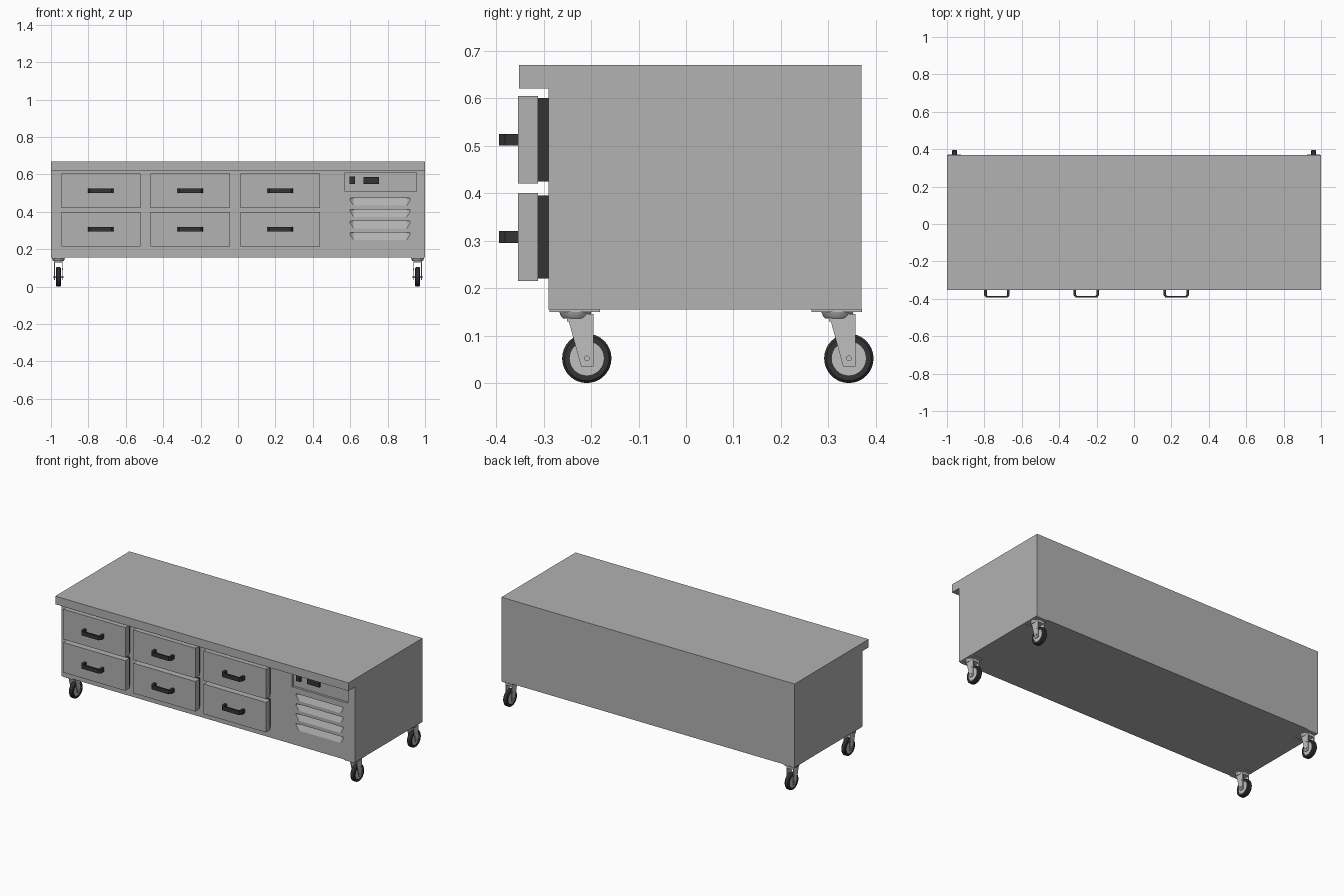
import bpy, bmesh, math
from mathutils import Vector, Matrix

if "Cube" in bpy.data.objects:
    bpy.data.objects.remove(bpy.data.objects["Cube"])


def material(name, value):
    m = bpy.data.materials.new(name)
    m.use_nodes = True
    colour = (value, value, value, 1)
    m.diffuse_color = colour
    m.node_tree.nodes["Principled BSDF"].inputs["Base Color"].default_value = colour
    return m


steel = material("brushed_steel", 0.445)
zinc = material("zinc_plate", 0.52)
black = material("black_rubber", 0.033)


def finish(name, bm, mat, smooth=False):
    bmesh.ops.recalc_face_normals(bm, faces=bm.faces[:])
    mesh = bpy.data.meshes.new(name)
    bm.to_mesh(mesh)
    bm.free()
    mesh.materials.append(mat)
    ob = bpy.data.objects.new(name, mesh)
    bpy.context.collection.objects.link(ob)
    if smooth:
        bpy.ops.object.select_all(action="DESELECT")
        ob.select_set(True)
        bpy.context.view_layer.objects.active = ob
        bpy.ops.object.shade_smooth_by_angle(angle=math.radians(35))
    return ob


def box(name, x, y, z, mat):
    """Box from (low, high) pairs on each axis."""
    bm = bmesh.new()
    bmesh.ops.create_cube(bm, size=1)
    for v in bm.verts:
        v.co = Vector((sum(r) / 2 + c * (r[1] - r[0]) for r, c in zip((x, y, z), v.co)))
    return finish(name, bm, mat)


def prism(name, points, direction, mat):
    """Extrude a closed planar outline along a direction."""
    bm = bmesh.new()
    face = bm.faces.new([bm.verts.new(p) for p in points])
    new = bmesh.ops.extrude_face_region(bm, geom=[face])["geom"]
    bmesh.ops.translate(bm, vec=direction,
                        verts=[g for g in new if isinstance(g, bmesh.types.BMVert)])
    return finish(name, bm, mat)


def lathe(name, profile, centre, axis, mat, steps=32):
    """Spin (radius, height) points about an axis through centre."""
    bm = bmesh.new()
    verts = [bm.verts.new((r, 0, h)) for r, h in profile]
    edges = [bm.edges.new(pair) for pair in zip(verts, verts[1:])]
    bmesh.ops.spin(bm, geom=verts + edges, cent=(0, 0, 0), axis=(0, 0, 1),
                   angle=math.tau, steps=steps)
    bmesh.ops.remove_doubles(bm, verts=bm.verts[:], dist=1e-5)
    turn = Vector((0, 0, 1)).rotation_difference(Vector(axis)).to_matrix().to_4x4()
    bmesh.ops.transform(bm, matrix=Matrix.Translation(centre) @ turn, verts=bm.verts[:])
    return finish(name, bm, mat, True)


def cylinder(name, radius, half, centre, axis, mat, steps=24):
    return lathe(name, [(0, -half), (radius, -half), (radius, half), (0, half)],
                 centre, axis, mat, steps)


# Cabinet with overhanging worktop
FRONT, BACK, LIP = -0.29, 0.37, -0.352
outline = [(FRONT, 0.155), (BACK, 0.155), (BACK, 0.67), (LIP, 0.67), (LIP, 0.62), (FRONT, 0.62)]
cabinet = prism("cabinet", [(-1, y, z) for y, z in outline], (2, 0, 0), steel)

# Control recess and louvre slots cut into the cabinet front
cutters = [box("control_recess", (0.573, 0.955), (FRONT - 0.02, FRONT + 0.014),
               (0.508, 0.61), steel)]
for i in range(4):
    top = 0.473 - i * 0.061
    bm = bmesh.new()
    rings = []
    for x, depth, drop in ((0.6, 0.002, 0.012), (0.618, 0.018, 0.04),
                           (0.902, 0.018, 0.04), (0.92, 0.002, 0.012)):
        rings.append([bm.verts.new(p) for p in (
            (x, FRONT - 0.01, top), (x, FRONT + depth, top),
            (x, FRONT, top - drop), (x, FRONT - 0.01, top - drop))])
    for a, b in zip(rings, rings[1:]):
        for k in range(4):
            n = (k + 1) % 4
            bm.faces.new((a[k], a[n], b[n], b[k]))
    bm.faces.new(rings[0])
    bm.faces.new(rings[-1])
    bmesh.ops.triangulate(bm, faces=bm.faces[:])
    cutters.append(finish("louvre_slot", bm, steel))
for c in cutters:
    cut = cabinet.modifiers.new(c.name, "BOOLEAN")
    cut.operation = "DIFFERENCE"
    cut.solver = "EXACT"
    cut.object = c
baked = bpy.data.meshes.new_from_object(
    cabinet.evaluated_get(bpy.context.evaluated_depsgraph_get()))
cabinet.modifiers.clear()
cabinet.data = baked
for c in cutters:
    bpy.data.objects.remove(c)

# Switch and display inside the recess
box("power_switch", (0.596, 0.625), (FRONT + 0.002, FRONT + 0.016), (0.55, 0.588), black)
box("temperature_display", (0.672, 0.755), (FRONT + 0.004, FRONT + 0.016), (0.55, 0.586), black)

# Drawers with gaskets and pull handles
for column in (-0.733, -0.255, 0.226):
    for low in (0.215, 0.42):
        high = low + 0.185
        box("drawer_front", (column - 0.212, column + 0.212), (-0.354, -0.312), (low, high), steel)
        box("drawer_gasket", (column - 0.2, column + 0.2), (-0.312, FRONT),
            (low + 0.005, high - 0.005), black)
        half = [(0.068, -0.354), (0.068, -0.381), (0.057, -0.394)]
        inner = [(0.05, -0.384), (0.054, -0.38), (0.054, -0.354)]
        loop = half + [(-x, y) for x, y in half[::-1]]
        loop += [(-x, y) for x, y in inner[::-1]] + inner
        prism("drawer_handle", [(column + x, y, low + 0.08) for x, y in loop],
              (0, 0, 0.025), black)

# Swivel casters
for side in (-1, 1):
    x = side * 0.96
    for pivot in (-0.233, 0.319):
        wheel = Vector((x, pivot + 0.024, 0.052))
        box("caster_plate", (x - 0.035, x + 0.035), (pivot - 0.055, pivot + 0.052),
            (0.15, 0.156), zinc)
        lathe("caster_swivel", [(0, 0.136), (0.026, 0.136), (0.03, 0.14), (0.034, 0.15), (0, 0.15)],
              (x, pivot, 0), (0, 0, 1), zinc)
        leg = [(-0.018, 0.145), (0.038, 0.145), (0.038, 0.035), (0.012, 0.035)]
        for s in (-1, 1):
            prism("caster_fork", [(x + s * 0.019, pivot + y, z) for y, z in leg],
                  (s * 0.004, 0, 0), zinc)
            cylinder("brake_rivet", 0.004, 0.001, (x + s * 0.0238, wheel.y + 0.004, 0.094),
                     (1, 0, 0), zinc, 12)
        box("fork_bridge", (x - 0.023, x + 0.023), (pivot - 0.018, pivot + 0.038),
            (0.13, 0.145), zinc)
        lathe("caster_tire", [(0.036, -0.014), (0.047, -0.014), (0.052, -0.009),
                              (0.052, 0.009), (0.047, 0.014), (0.036, 0.014), (0.036, -0.014)],
              wheel, (1, 0, 0), black)
        cylinder("wheel_hub", 0.037, 0.012, wheel, (1, 0, 0), zinc, 16)
        cylinder("wheel_axle", 0.006, 0.027, wheel, (1, 0, 0), zinc, 12)
